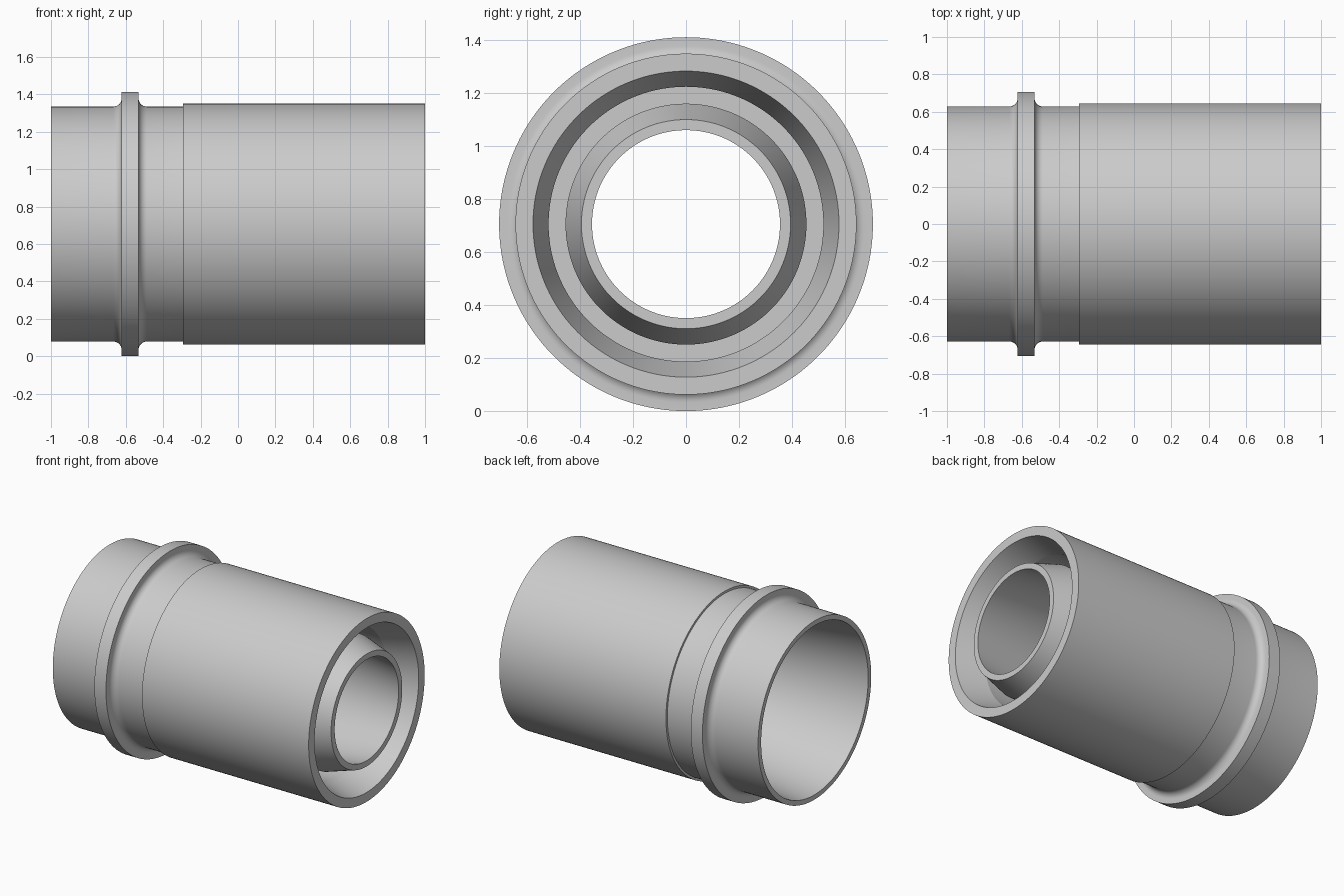
import bpy, bmesh
from math import sin, cos, pi, radians

if "Cube" in bpy.data.objects:
    bpy.data.objects.remove(bpy.data.objects["Cube"])

CZ = 0.706      # height of the tube axis
SEG = 160


def fillet(cx, cr, rad, a0, a1, n=8):
    """Arc points (x, radius) around a fillet centre."""
    return [(cx + rad * cos(radians(a0 + (a1 - a0) * i / n)),
             cr + rad * sin(radians(a0 + (a1 - a0) * i / n))) for i in range(n + 1)]


def revolve(name, profile):
    """Revolve a closed (x, radius) profile around the x axis."""
    bm = bmesh.new()
    rings = []
    for s in range(SEG):
        a = 2 * pi * s / SEG
        rings.append([bm.verts.new((x, r * sin(a), CZ + r * cos(a))) for x, r in profile])
    n = len(profile)
    for s in range(SEG):
        p, q = rings[s], rings[(s + 1) % SEG]
        for i in range(n):
            j = (i + 1) % n
            bm.faces.new((p[i], p[j], q[j], q[i]))
    bmesh.ops.recalc_face_normals(bm, faces=bm.faces[:])
    me = bpy.data.meshes.new(name)
    bm.to_mesh(me)
    bm.free()
    ob = bpy.data.objects.new(name, me)
    bpy.context.collection.objects.link(ob)
    bpy.ops.object.select_all(action='DESELECT')
    ob.select_set(True)
    bpy.context.view_layer.objects.active = ob
    bpy.ops.object.shade_smooth_by_angle(angle=radians(15))
    return ob


F = 0.045       # flange fillet radius
R = 0.628       # spigot radius
profile = [(-1, 0.594), (-1, R)]
# flange with filleted roots
profile += fillet(-0.622 - F, R + F, F, -90, 0)
profile += [(-0.622, 0.706), (-0.532, 0.706)]
profile += fillet(-0.532 + F, R + F, F, 180, 270)
# step up to the long sleeve and its end rim
profile += [(-0.295, R), (-0.295, 0.644), (1, 0.644), (1, 0.578)]
# annular groove with chamfered mouth, inner nozzle rim, then tapered bore back to the start
profile += [(0.8, 0.519), (0.5, 0.519), (0.5, 0.455), (0.8, 0.455), (1, 0.395), (1, 0.355)]

revolve("tube_fitting", profile)
